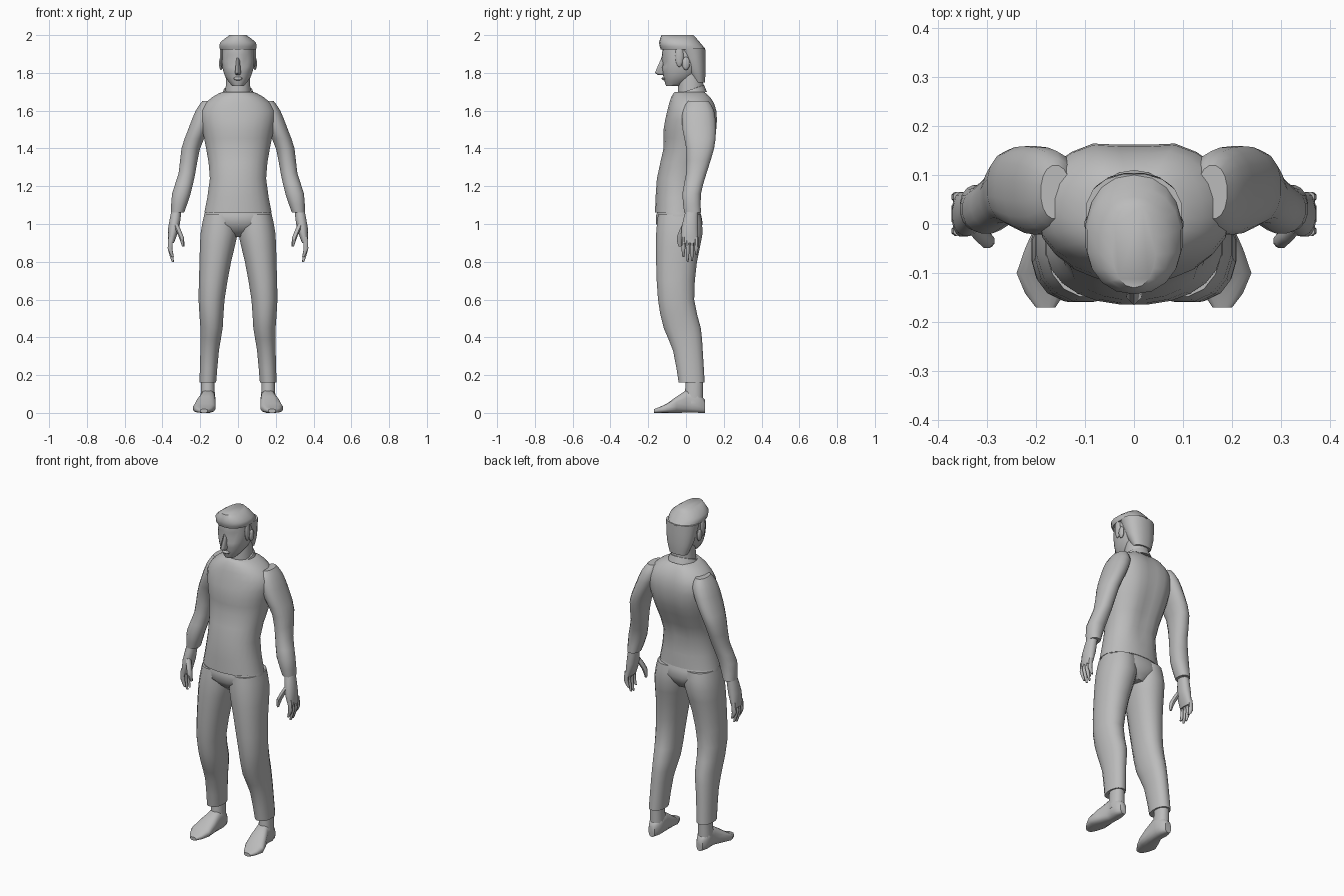
import bpy
import bmesh
import math
from mathutils import Vector

default_cube = bpy.data.objects.get("Cube")
if default_cube:
    bpy.data.objects.remove(default_cube, do_unlink=True)

# Single clay grey for the whole figure
clay = bpy.data.materials.new("clay_grey")
clay.use_nodes = True
clay.diffuse_color = (.5, .5, .5, 1)
clay.node_tree.nodes["Principled BSDF"].inputs["Base Color"].default_value = clay.diffuse_color


def finish(name, bm, mirrored=False):
    """Turn a bmesh into a smooth shaded object, optionally mirrored across x."""
    bmesh.ops.recalc_face_normals(bm, faces=bm.faces)
    mesh = bpy.data.meshes.new(name)
    bm.to_mesh(mesh)
    bm.free()
    mesh.materials.append(clay)
    obj = bpy.data.objects.new(name, mesh)
    bpy.context.collection.objects.link(obj)
    bpy.ops.object.select_all(action="DESELECT")
    obj.select_set(True)
    bpy.context.view_layer.objects.active = obj
    bpy.ops.object.shade_smooth_by_angle(angle=math.radians(50))
    if mirrored:
        modifier = obj.modifiers.new("mirror", "MIRROR")
        modifier.use_mirror_merge = False


def ring(at, half, low, high, x=0):
    """One cross-section: station, half width, low and high limits, sideways centre."""
    return Vector((at, half, low, high, x))


def flowing(rings, steps):
    """Fill in rings between the given ones along a smooth curve."""
    padded = [rings[0], *rings, rings[-1]]
    filled = []
    for before, start, end, after in zip(padded, padded[1:], padded[2:], padded[3:]):
        leave = (end - before) / 2
        arrive = (after - start) / 2
        for step in range(steps):
            t = step / steps
            ease = t * t * (3 - 2 * t)
            curve = leave * (t * (1 - t) ** 2) - arrive * (t * t * (1 - t))
            filled.append(start.lerp(end, ease) + curve)
    return filled + [rings[-1]]


def signed_power(value, power):
    return math.copysign(abs(value) ** power, value)


def bridge(bm, loops):
    """Join matching closed loops into a capped skin."""
    for first, second in zip(loops, loops[1:]):
        for i in range(len(first)):
            bm.faces.new((first[i - 1], first[i], second[i], second[i - 1]))
    bm.faces.new(loops[0])
    bm.faces.new(loops[-1])


def loft(name, rings, sides=16, square=2.2, steps=2, along_y=False, mirrored=False, tweak=None):
    """Skin rounded cross-sections stacked along z, or along y."""
    bm = bmesh.new()
    loops = []
    for at, half, low, high, centre in flowing(rings, steps):
        loop = []
        for i in range(sides):
            turn = math.tau * (i + .5) / sides
            x = centre + half * signed_power(math.cos(turn), 2 / square)
            other = (low + high) / 2 + (high - low) / 2 * signed_power(math.sin(turn), 2 / square)
            point = Vector((x, at, other) if along_y else (x, other, at))
            if tweak:
                tweak(point)
            loop.append(bm.verts.new(point))
        loops.append(loop)
    bridge(bm, loops)
    finish(name, bm, mirrored)


def blob(name, centre, size, mirrored=False):
    """Small rounded lump."""
    bm = bmesh.new()
    bmesh.ops.create_uvsphere(bm, u_segments=10, v_segments=6, radius=1)
    bmesh.ops.scale(bm, vec=size, verts=bm.verts)
    bmesh.ops.translate(bm, vec=centre, verts=bm.verts)
    finish(name, bm, mirrored)


def spine_groove(point):
    """Shallow hollow down the middle of the back."""
    if point.y > 0 and point.z > 1.2:
        point.y -= .02 * max(0, 1 - abs(point.x) / .07)


def eye_sockets(point):
    """Press the face in on both sides of the nose bridge."""
    if point.y < -.07 and abs(point.z - 1.86) < .01 and .015 < abs(point.x) < .065:
        point.y += .014


# Shirt body and sleeves
loft("shirt_body", [
    ring(at=1.06, half=.18, low=-.165, high=.08),
    ring(at=1.24, half=.15, low=-.155, high=.08),
    ring(at=1.4, half=.17, low=-.12, high=.14),
    ring(at=1.5, half=.19, low=-.12, high=.17),
    ring(at=1.6, half=.2, low=-.1, high=.17),
    ring(at=1.67, half=.14, low=-.08, high=.14),
    ring(at=1.7, half=.08, low=-.06, high=.11),
], sides=24, tweak=spine_groove)
loft("sleeve", [
    ring(at=1.06, half=.035, low=-.01, high=.08, x=.32),
    ring(at=1.16, half=.05, low=-.02, high=.08, x=.3),
    ring(at=1.27, half=.045, low=0, high=.11, x=.27),
    ring(at=1.4, half=.05, low=0, high=.15, x=.25),
    ring(at=1.5, half=.055, low=-.02, high=.16, x=.21),
    ring(at=1.6, half=.055, low=-.02, high=.15, x=.17),
    ring(at=1.65, half=.03, low=.01, high=.12, x=.16),
], mirrored=True)

# Trousers: seat and legs
loft("trouser_seat", [
    ring(at=.93, half=.05, low=-.09, high=.05),
    ring(at=1, half=.18, low=-.16, high=.09),
    ring(at=1.08, half=.17, low=-.15, high=.07),
], sides=20)
loft("trouser_leg", [
    ring(at=.16, half=.045, low=-.04, high=.1, x=.16),
    ring(at=.33, half=.05, low=-.07, high=.09, x=.15),
    ring(at=.45, half=.06, low=-.12, high=.08, x=.14),
    ring(at=.6, half=.07, low=-.15, high=.045, x=.14),
    ring(at=.8, half=.085, low=-.16, high=.06, x=.12),
    ring(at=.95, half=.1, low=-.16, high=.09, x=.1),
    ring(at=1.05, half=.09, low=-.15, high=.08, x=.09),
], mirrored=True)

# Ankles and feet
loft("ankle", [
    ring(at=.05, half=.04, low=-.01, high=.09, x=.16),
    ring(at=.2, half=.034, low=0, high=.09, x=.16),
], steps=1, mirrored=True)
loft("foot", [
    ring(at=.1, half=.02, low=0, high=.07, x=.16),
    ring(at=.06, half=.04, low=0, high=.11, x=.16),
    ring(at=0, half=.04, low=0, high=.12, x=.16),
    ring(at=-.1, half=.06, low=0, high=.05, x=.18),
    ring(at=-.17, half=.02, low=0, high=.02, x=.18),
], square=2.8, along_y=True, mirrored=True)

# Hands: palm, fingers and thumb
loft("palm", [
    ring(at=1.08, half=.026, low=0, high=.065, x=.325),
    ring(at=.98, half=.03, low=-.025, high=.065, x=.34),
    ring(at=.9, half=.016, low=-.025, high=.065, x=.355),
], mirrored=True)
fingertips = dict(index=.825, middle=.8, ring=.805, little=.835)
for number, (finger, tip) in enumerate(fingertips.items()):
    y = -.014 + .023 * number
    loft(finger + "_finger", [
        ring(at=.93, half=.014, low=y - .011, high=y + .011, x=.355),
        ring(at=.87, half=.013, low=y - .011, high=y + .011, x=.36),
        ring(at=tip, half=.006, low=y - .005, high=y + .005, x=.345),
    ], sides=8, mirrored=True)
loft("thumb", [
    ring(at=1, half=.014, low=-.02, high=.015, x=.33),
    ring(at=.93, half=.014, low=-.05, high=-.015, x=.3),
    ring(at=.88, half=.006, low=-.04, high=-.025, x=.29),
], sides=8, mirrored=True)

# Neck
loft("neck", [
    ring(at=1.66, half=.07, low=-.045, high=.095),
    ring(at=1.83, half=.06, low=-.04, high=.09),
], steps=1)

# Collar: an open folded band, higher at the nape, with two points in front
bm = bmesh.new()
bands = []
segments = 18
gap = math.radians(9)
for i in range(segments + 1):
    turn = gap + (math.tau - 2 * gap) * i / segments
    side, rear = math.sin(turn), -math.cos(turn)
    point_drop = .05 * max(0, -rear - .6)
    top = 1.71 + .025 * rear
    fold = [(.062, top - .03), (.066, top), (.076, top), (.09, top - .035 - point_drop)]
    bands.append([bm.verts.new((side * radius, .02 + rear * radius, z)) for radius, z in fold])
bridge(bm, bands)
finish("collar", bm)

# Head and face
loft("head", [
    ring(at=1.73, half=.03, low=-.105, high=-.03),
    ring(at=1.78, half=.068, low=-.12, high=.05),
    ring(at=1.86, half=.088, low=-.13, high=.1),
    ring(at=1.96, half=.08, low=-.12, high=.07),
], sides=22, steps=3, tweak=eye_sockets)
loft("nose", [
    ring(at=1.79, half=.012, low=-.15, high=-.1),
    ring(at=1.8, half=.018, low=-.165, high=-.1),
    ring(at=1.88, half=.009, low=-.13, high=-.1),
], sides=6, steps=1)
blob("lips", centre=(0, -.115, 1.77), size=(.026, .014, .01))
blob("ear", centre=(.09, 0, 1.85), size=(.011, .02, .036), mirrored=True)

# Hair: flat-topped crown, back of the head and sideburns
loft("hair_crown", [
    ring(at=1.925, half=.097, low=-.134, high=.104),
    ring(at=1.96, half=.097, low=-.143, high=.075),
    ring(at=2, half=.045, low=-.13, high=.04),
], sides=18)
loft("hair_back", [
    ring(at=1.75, half=.056, low=.04, high=.1),
    ring(at=1.82, half=.082, low=0, high=.105),
    ring(at=1.93, half=.098, low=-.05, high=.103),
])
blob("sideburn", centre=(.087, -.035, 1.89), size=(.01, .022, .06), mirrored=True)
